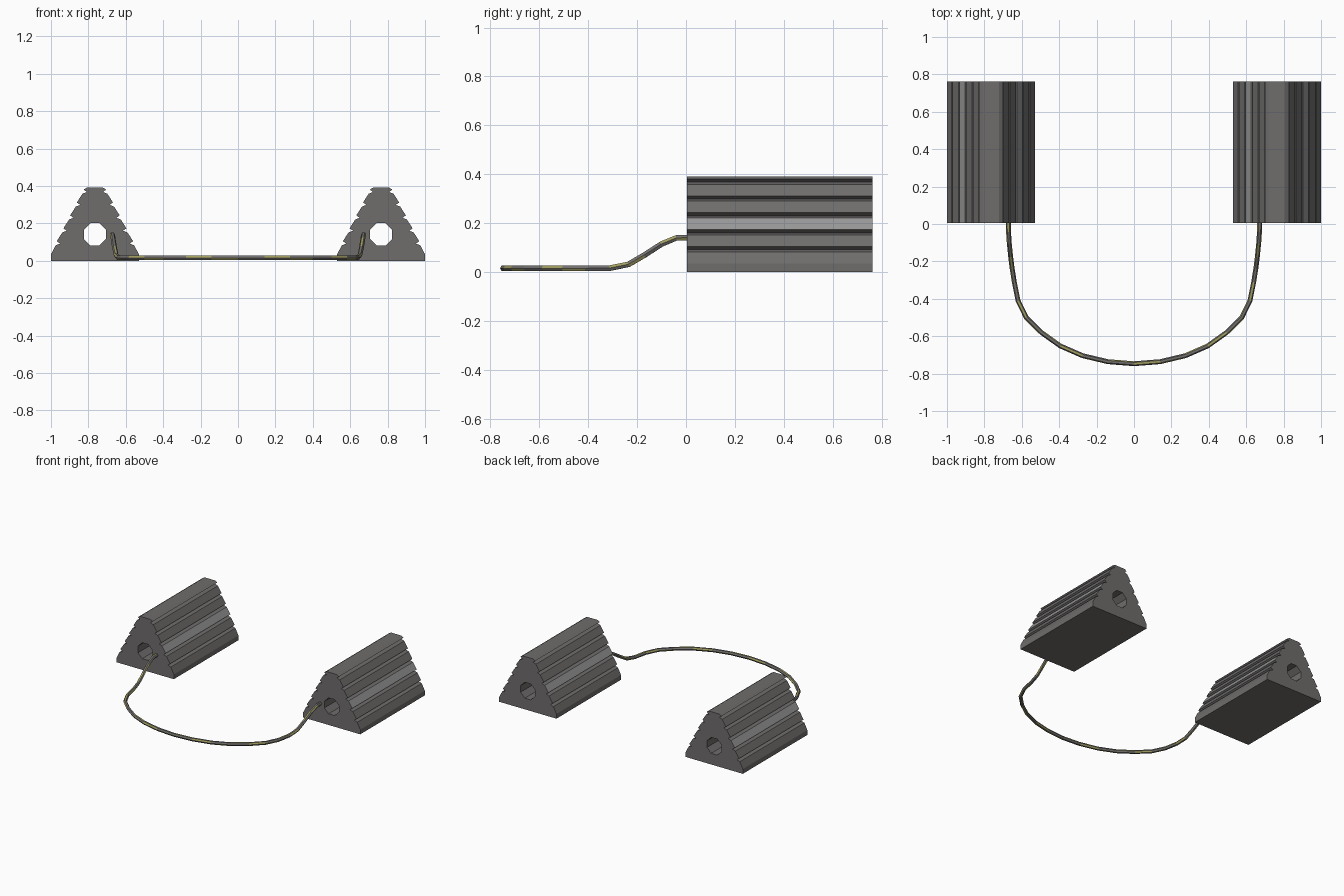
import bpy, bmesh, math
from mathutils import Vector

if "Cube" in bpy.data.objects:
    bpy.data.objects.remove(bpy.data.objects["Cube"])


def material(name, rgb):
    m = bpy.data.materials.new(name)
    m.use_nodes = True
    m.diffuse_color = (*rgb, 1)
    m.node_tree.nodes["Principled BSDF"].inputs["Base Color"].default_value = (*rgb, 1)
    return m


rubber = material("dark rubber", (0.16, 0.152, 0.15))
strip = material("grey strip", (0.31, 0.31, 0.305))
rope_grey = material("rope grey", (0.17, 0.165, 0.16))
rope_yellow = material("rope yellow", (0.36, 0.34, 0.12))


def finish(bm, name, mats):
    bmesh.ops.recalc_face_normals(bm, faces=bm.faces[:])
    me = bpy.data.meshes.new(name)
    bm.to_mesh(me)
    bm.free()
    for m in mats:
        me.materials.append(m)
    ob = bpy.data.objects.new(name, me)
    bpy.context.collection.objects.link(ob)
    return ob


def loop(bm, pts, y):
    vs = [bm.verts.new((x, y, z)) for x, z in pts]
    return [bm.edges.new((vs[i - 1], vs[i])) for i in range(len(vs))]


# Toothed half profile of a chock, from the floor upward
def slope(z):
    return 0.235 - (z - 0.035) * 0.52


half = [(0.235, 0), (0.235, 0.035)]
for i in range(5):
    z = 0.098 + i * 0.069
    half += [(slope(z - 0.015), z - 0.015),
             (slope(z) - 0.016, z - 0.006),
             (slope(z) + 0.002, z + 0.007)]
half.append((0.042, 0.392))
FRONT, BACK = 0.005, 0.762


def chock(name, cx):
    bm = bmesh.new()
    outline = half + [(-x, z) for x, z in reversed(half)]
    hole = [(0.064 * math.cos(a), 0.142 + 0.064 * math.sin(a))
            for a in (math.radians(22.5 + 45 * k) for k in range(8))]
    edges = loop(bm, [(cx + x, z) for x, z in outline], FRONT)
    edges += loop(bm, [(cx + x, z) for x, z in hole], FRONT)
    bmesh.ops.triangle_fill(bm, use_beauty=True, edges=edges, normal=(0, -1, 0))
    ext = bmesh.ops.extrude_face_region(bm, geom=bm.faces[:], use_keep_orig=True)
    moved = [g for g in ext["geom"] if isinstance(g, bmesh.types.BMVert)]
    bmesh.ops.translate(bm, verts=moved, vec=(0, BACK - FRONT, 0))
    bmesh.ops.recalc_face_normals(bm, faces=bm.faces[:])
    # Pale band on the middle tooth of both slopes
    for f in bm.faces:
        c = f.calc_center_median()
        if abs(f.normal.y) < 0.5 and abs(c.x - cx) > 0.1 and 0.18 < c.z < 0.22:
            f.material_index = 1
    return finish(bm, name, [rubber, strip])


chock("left_chock", 0.765)
chock("right_chock", -0.765)

# Rope centre line on the left half, mirrored to the right
side = [(0.672, 0.015, 0.142), (0.671, -0.04, 0.14), (0.667, -0.10, 0.115),
        (0.660, -0.17, 0.07), (0.652, -0.235, 0.032), (0.640, -0.31, 0.017),
        (0.620, -0.41, 0.016), (0.576, -0.50, 0.016), (0.495, -0.58, 0.016),
        (0.394, -0.652, 0.016), (0.275, -0.704, 0.016), (0.14, -0.736, 0.016)]
path = [Vector(p) for p in side]
path += [Vector((0, -0.747, 0.016))]
path += [Vector((-x, y, z)) for x, y, z in reversed(side)]

bm = bmesh.new()
SIDES, RADIUS = 6, 0.013
rings = []
for i, p in enumerate(path):
    t = (path[min(i + 1, len(path) - 1)] - path[max(i - 1, 0)]).normalized()
    across = t.cross(Vector((0, 0, 1))).normalized()
    up = across.cross(t)
    rings.append([bm.verts.new(p + RADIUS * (across * math.cos(a) + up * math.sin(a)))
                  for a in (math.tau * k / SIDES for k in range(SIDES))])
# Two-colour twist winding around the rope
for i, (a, b) in enumerate(zip(rings, rings[1:])):
    for k in range(SIDES):
        n = (k + 1) % SIDES
        f = bm.faces.new((a[k], a[n], b[n], b[k]))
        f.material_index = int((k + i) % 3 == 0)
bm.faces.new(rings[0])
bm.faces.new(rings[-1])
finish(bm, "rope", [rope_grey, rope_yellow])
